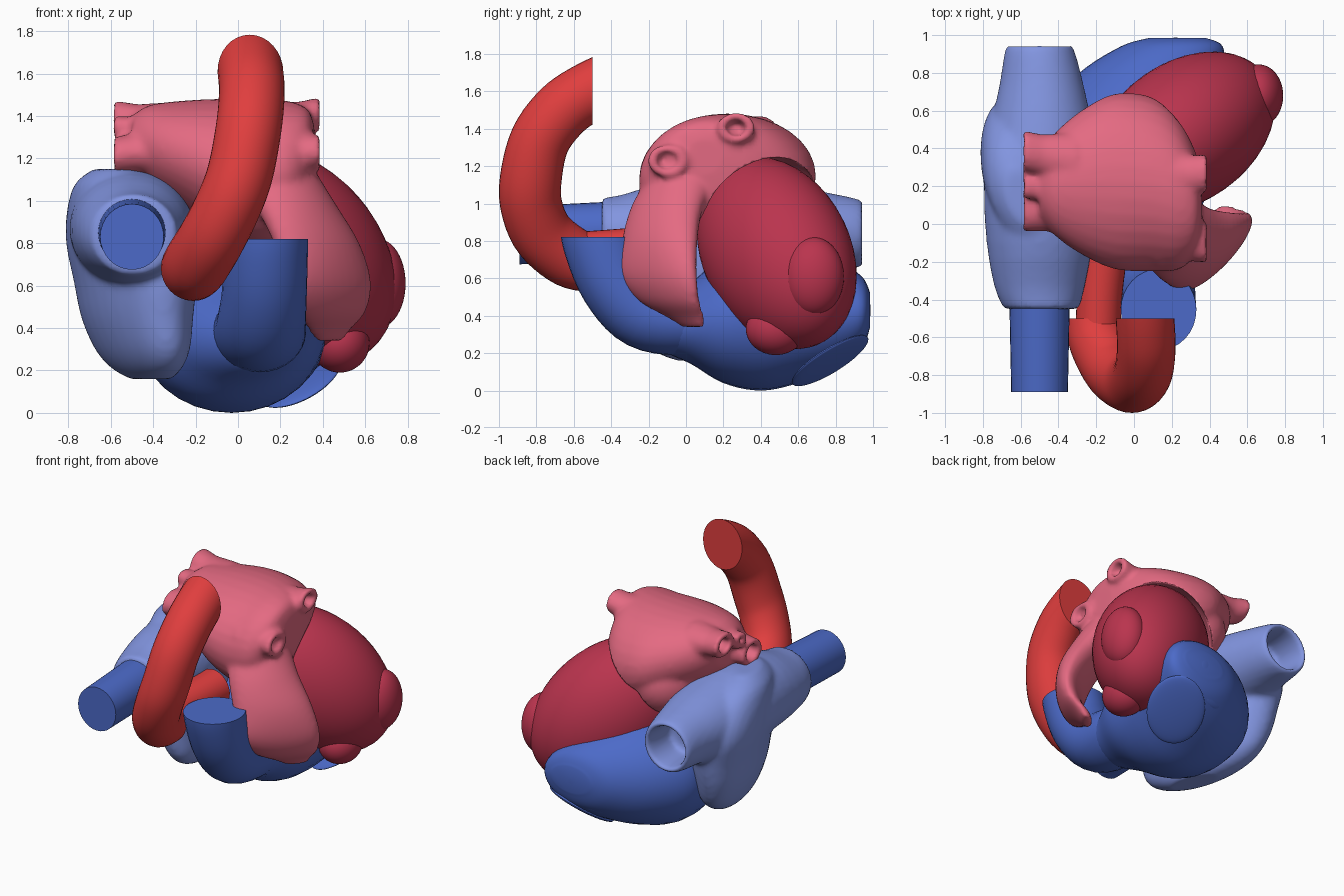
import bpy, bmesh, math
from mathutils import Vector

if "Cube" in bpy.data.objects:
    bpy.data.objects.remove(bpy.data.objects["Cube"], do_unlink=True)

X, Y, Z = Vector((1, 0, 0)), Vector((0, 1, 0)), Vector((0, 0, 1))


def material(name, rgb):
    lin = [((c / 255 + 0.055) / 1.055) ** 2.4 for c in rgb] + [1]
    m = bpy.data.materials.new(name)
    m.use_nodes = True
    m.diffuse_color = lin
    m.node_tree.nodes["Principled BSDF"].inputs["Base Color"].default_value = lin
    return m


RED = material("artery red", (224, 62, 62))
CRIMSON = material("crimson muscle", (186, 52, 78))
PINK = material("pink chamber", (228, 106, 130))
BLUE = material("vein blue", (76, 106, 200))
PALE = material("pale blue chamber", (130, 149, 224))


def finish(name, mat, bm):
    bmesh.ops.recalc_face_normals(bm, faces=bm.faces)
    me = bpy.data.meshes.new(name)
    bm.to_mesh(me)
    bm.free()
    ob = bpy.data.objects.new(name, me)
    bpy.context.collection.objects.link(ob)
    me.materials.append(mat)
    bpy.ops.object.select_all(action="DESELECT")
    ob.select_set(True)
    bpy.context.view_layer.objects.active = ob
    bpy.ops.object.shade_smooth_by_angle(angle=math.radians(40))
    return ob


def spline(keys, steps):
    """Catmull-Rom through the keyed sections."""
    pts = [Vector(k) for k in keys]
    pts = [pts[0]] + pts + [pts[-1]]
    out = []
    for a, b, c, d in zip(pts, pts[1:], pts[2:], pts[3:]):
        for i in range(steps):
            t = i / steps
            out.append((b * 2 + (c - a) * t + (a * 2 - b * 5 + c * 4 - d) * t * t
                        + (b * 3 - a - c * 3 + d) * t ** 3) / 2)
    return out + [pts[-1]]


def add_loft(bm, keys, frame=None, cut=None, steps=5, sides=32):
    """Sections are (x, y, z, radius_u, radius_v); frame fixes u and v."""
    secs = spline(keys, steps)
    mids = [Vector(s[:3]) for s in secs]
    rings = []
    for i, s in enumerate(secs):
        if frame:
            u, v = frame
        else:
            t = (mids[min(i + 1, len(mids) - 1)] - mids[max(i - 1, 0)]).normalized()
            u = t.cross(X).normalized()
            v = t.cross(u)
        rings.append([bm.verts.new(mids[i] + u * s[3] * math.cos(a) + v * s[4] * math.sin(a))
                      for a in (math.tau * k / sides for k in range(sides))])
    for p, q in zip(rings, rings[1:]):
        for k in range(sides):
            n = (k + 1) % sides
            bm.faces.new((p[k], p[n], q[n], q[k]))
    bm.faces.new(rings[0])
    bm.faces.new(rings[-1])
    if cut:
        geom = bm.verts[:] + bm.edges[:] + bm.faces[:]
        res = bmesh.ops.bisect_plane(bm, geom=geom, plane_co=cut[0], plane_no=cut[1], clear_outer=True)
        edges = [e for e in res["geom_cut"] if isinstance(e, bmesh.types.BMEdge)]
        bmesh.ops.contextual_create(bm, geom=edges)


def add_ball(bm, centre, radii, direction=Z):
    new = bmesh.ops.create_uvsphere(bm, u_segments=48, v_segments=24, radius=1)["verts"]
    turn = Vector(direction).to_track_quat("Z", "Y")
    for v in new:
        v.co = turn @ Vector([c * r for c, r in zip(v.co, radii)]) + Vector(centre)


def loft(name, mat, keys, **kw):
    bm = bmesh.new()
    add_loft(bm, keys, **kw)
    return finish(name, mat, bm)


def ball(name, mat, *args):
    bm = bmesh.new()
    add_ball(bm, *args)
    return finish(name, mat, bm)


def add_vein(bm, root, tip, radius, wall):
    """Hollow flared stub: out along the wall, then back down the bore."""
    root, tip = Vector(root), Vector(tip)
    bore = radius - wall
    path = [(0, radius * 1.6), (0.6, radius * 1.05), (1, radius), (1, bore), (0.45, bore * 0.8)]
    keys = [(*root.lerp(tip, f), r, r * 1.25) for f, r in path]
    add_loft(bm, keys, frame=(Z, Y), steps=1, sides=24)


def fuse(ob, voxel):
    m = ob.modifiers.new("fuse", "REMESH")
    m.mode, m.voxel_size, m.use_smooth_shade = "VOXEL", voxel, True
    s = ob.modifiers.new("soften", "SMOOTH")
    s.factor, s.iterations = 0.5, 6


# Aorta: arch with a flat upper end, and its root
loft("aorta_arch", RED, [
    (0.05, -0.36, 1.67, .16, .155), (0.06, -0.52, 1.595, .16, .155), (0.065, -0.66, 1.5, .16, .155),
    (0.05, -0.78, 1.34, .16, .155), (0.01, -0.83, 1.13, .165, .155), (-0.045, -0.825, 0.98, .165, .155),
    (-0.12, -0.76, 0.83, .165, .155), (-0.19, -0.62, 0.715, .165, .155), (-0.215, -0.49, 0.68, .155, .15)],
    cut=((0, -0.5, 0), Y))
loft("aorta_root", RED, [(-0.19, -0.55, 0.72, .13, .12), (-0.18, -0.35, 0.74, .125, .12),
                         (-0.15, -0.05, 0.76, .13, .13)])

# Upper great vein
loft("upper_vein", BLUE, [(-0.5, -0.89, 0.83, .155, .15), (-0.5, -0.4, 0.85, .16, .16)],
     frame=(Z, X))

# Right atrium: barrel along y with hollow back end, and a slanted pouch that narrows downward
bm = bmesh.new()
add_loft(bm, [
    (-0.49, -0.45, 0.84, .2, .19), (-0.5, -0.33, 0.84, .24, .21), (-0.5, -0.1, 0.86, .28, .26),
    (-0.5, 0.2, 0.87, .295, .28), (-0.49, 0.5, 0.86, .27, .25), (-0.49, 0.75, 0.85, .22, .21),
    (-0.5, 0.93, 0.84, .18, .18), (-0.5, 0.93, 0.84, .145, .145), (-0.5, 0.7, 0.84, .13, .13)],
    frame=(X, Z), steps=3)
add_loft(bm, [
    (-0.41, 0.12, 0.16, .18, .08), (-0.43, 0.13, 0.21, .32, .13), (-0.45, 0.15, 0.3, .42, .18),
    (-0.475, 0.17, 0.45, .47, .22), (-0.485, 0.18, 0.62, .5, .245), (-0.51, 0.2, 0.8, .5, .26),
    (-0.53, 0.2, 0.95, .42, .25), (-0.57, 0.16, 1.08, .3, .18), (-0.59, 0.14, 1.15, .15, .08)],
    frame=(Vector((-0.35, 0.94, 0)), Vector((0.94, 0.35, 0))), steps=3)
fuse(finish("right_atrium", PALE, bm), 0.02)

# Right ventricle, pulmonary trunk and surface patches
loft("right_ventricle", BLUE, [
    (0.1, -0.17, 0.34, .1, .08), (0.08, -0.1, 0.35, .2, .15), (0.02, 0.03, 0.36, .31, .22),
    (-0.02, 0.2, 0.38, .42, .34), (-0.03, 0.4, 0.4, .45, .4), (-0.01, 0.6, 0.41, .45, .37),
    (0.09, 0.8, 0.41, .38, .29), (0.2, 0.94, 0.42, .27, .19), (0.23, 0.985, 0.43, .15, .09)],
    frame=(X, Z))
loft("pulmonary_trunk", BLUE, [
    (0.13, -0.47, 0.95, .21, .2), (0.13, -0.45, 0.8, .21, .2), (0.125, -0.37, 0.58, .2, .2),
    (0.11, -0.22, 0.42, .2, .21), (0.1, 0.0, 0.38, .19, .22), (0.1, 0.15, 0.38, .15, .2)],
    cut=((0, 0, 0.82), Z))
ball("lower_ventricle_patch", BLUE, (0.29, 0.77, 0.16), (0.19, 0.25, 0.03), (0.3, 0.45, -0.85))
ball("back_ventricle_patch", BLUE, (0.07, 0.9, 0.39), (0.24, 0.2, 0.06), (-0.25, 0.95, -0.1))

# Left ventricle with its tip cap and lower bulge
LV_AXIS = (0.6, 0.42, -0.68)
LV_MID = (0.265, 0.485, 0.735)
ball("left_ventricle", CRIMSON, LV_MID, (0.37, 0.425, 0.6), LV_AXIS)
ball("left_ventricle_tip", CRIMSON, (0.66, 0.68, 0.61), (0.13, 0.165, 0.21))
ball("left_ventricle_bulge", CRIMSON, (0.48, 0.48, 0.33), (0.14, 0.16, 0.14))

# Left atrium: dome along x with vein stubs and a hanging ear
bm = bmesh.new()
add_loft(bm, [
    (-0.5, 0.2, 1.28, .16, .12), (-0.42, 0.21, 1.26, .27, .19), (-0.28, 0.22, 1.22, .38, .25),
    (-0.1, 0.225, 1.16, .465, .32), (0.1, 0.21, 1.12, .46, .36), (0.24, 0.16, 1.14, .4, .33),
    (0.33, 0.11, 1.2, .26, .23), (0.36, 0.1, 1.25, .1, .1)], frame=(Y, Z))
add_ball(bm, (-0.12, 0.38, 1.04), (0.25, 0.28, 0.25))
for root, tip, radius in (
        ((-0.3, 0.32, 1.33), (-0.59, 0.39, 1.39), 0.085),
        ((-0.3, 0.1, 1.25), (-0.59, 0.07, 1.21), 0.09),
        ((-0.3, 0.2, 1.31), (-0.59, 0.2, 1.35), 0.055),
        ((0.12, 0.24, 1.34), (0.39, 0.27, 1.41), 0.08),
        ((0.12, -0.06, 1.22), (0.39, -0.1, 1.23), 0.085)):
    add_vein(bm, root, tip, radius, 0.035)
add_loft(bm, [
    (0.16, 0.0, 1.15, .2, .2), (0.27, -0.1, 0.98, .23, .15), (0.37, -0.14, 0.8, .26, .12),
    (0.42, -0.15, 0.62, .28, .09), (0.44, -0.09, 0.48, .22, .07), (0.43, 0.0, 0.39, .13, .05),
    (0.43, 0.04, 0.34, .08, .03)],
    frame=((X + Y).normalized(), (X - Y).normalized()))
atrium = finish("left_atrium", PINK, bm)
fuse(atrium, 0.018)

# Hollow the underside of the dome so it cups the left ventricle
cutter = ball("dome_cutter", PINK, LV_MID, (0.4, 0.455, 0.63), LV_AXIS)
cutter.hide_render = True
cutter.hide_set(True)
cup = atrium.modifiers.new("cup", "BOOLEAN")
cup.operation, cup.object, cup.solver = "DIFFERENCE", cutter, "EXACT"
